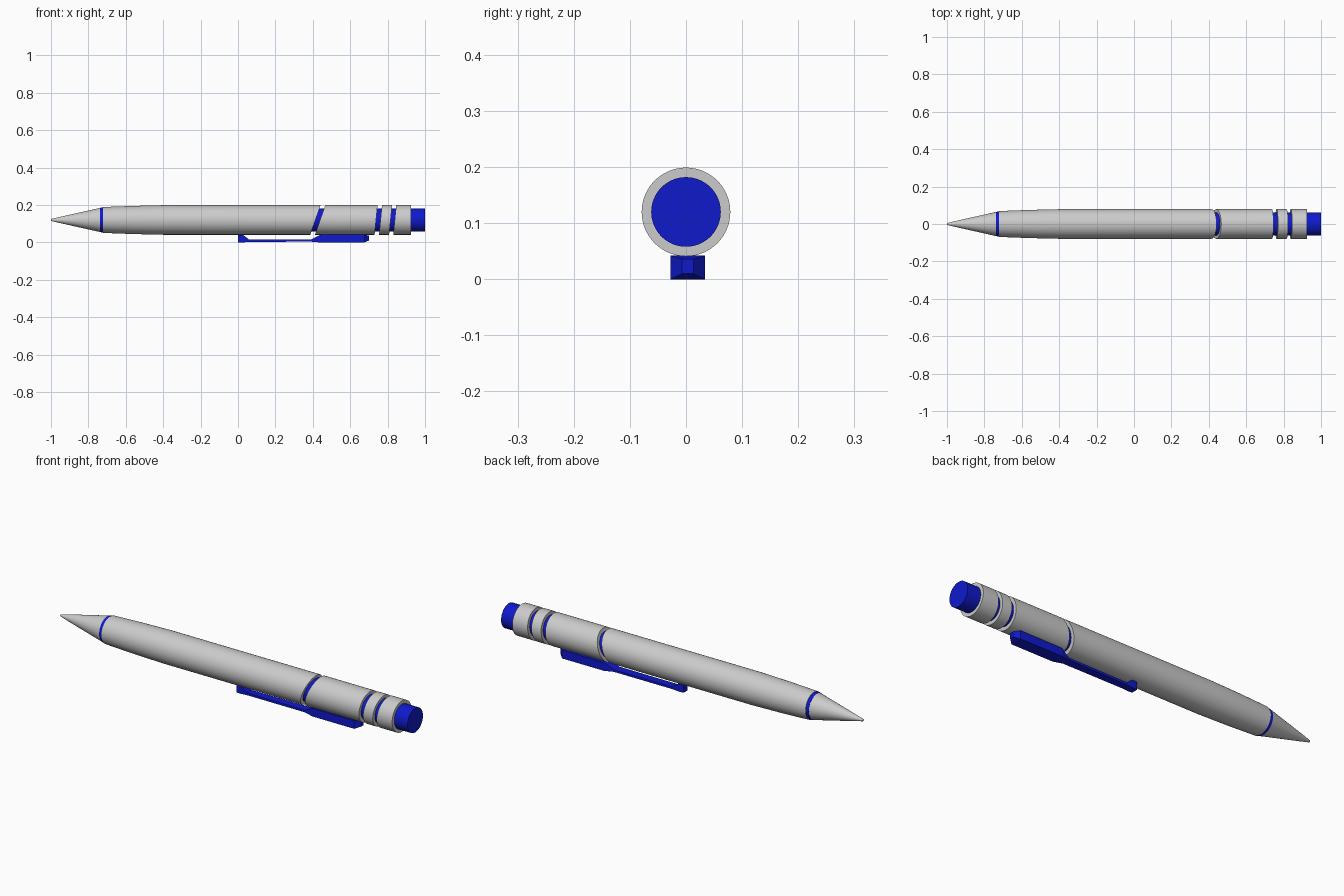
import bpy, bmesh, math

if "Cube" in bpy.data.objects:
    bpy.data.objects.remove(bpy.data.objects["Cube"])

AXIS_Z = 0.12
SEGS = 64

blue = bpy.data.materials.new("blue")
blue.diffuse_color = (0.005, 0.01, 0.6, 1)
blue.use_nodes = True
blue.node_tree.nodes["Principled BSDF"].inputs["Base Color"].default_value = blue.diffuse_color


def loft(name, rings, mat=None, smooth=True):
    """Skin a list of equal-length point rings and cap both ends."""
    bm = bmesh.new()
    loops = [[bm.verts.new(p) for p in ring] for ring in rings]
    n = len(loops[0])
    for a, b in zip(loops, loops[1:]):
        for i in range(n):
            j = (i + 1) % n
            bm.faces.new((a[i], a[j], b[j], b[i]))
    bm.faces.new(loops[0])
    bm.faces.new(loops[-1])
    bmesh.ops.recalc_face_normals(bm, faces=bm.faces)
    mesh = bpy.data.meshes.new(name)
    bm.to_mesh(mesh)
    bm.free()
    ob = bpy.data.objects.new(name, mesh)
    bpy.context.collection.objects.link(ob)
    if mat:
        mesh.materials.append(mat)
    if smooth:
        bpy.ops.object.select_all(action='DESELECT')
        ob.select_set(True)
        bpy.context.view_layer.objects.active = ob
        bpy.ops.object.shade_smooth_by_angle(angle=math.radians(30))
    return ob


def turned(name, profile, mat=None):
    """Round part along x; profile = (x, radius, slant of the ring)."""
    rings = []
    for x, r, slant in profile:
        ring = []
        for i in range(SEGS):
            a = math.tau * i / SEGS
            z = r * math.sin(a)
            ring.append((x + slant * z, r * math.cos(a), AXIS_Z + z))
        rings.append(ring)
    return loft(name, rings, mat)


# Writing tip and its blue ring
turned("tip_cone", [(-1, 0.005, 0), (-0.945, 0.018, 0), (-0.735, 0.065, 0)])
turned("tip_ring", [(-0.738, 0.065, 0), (-0.718, 0.067, 0)], blue)

# Barrel sections with slanted cuts
turned("front_barrel", [(-0.722, 0.069, 0), (-0.57, 0.075, 0),
                        (-0.4, 0.079, 0), (0.414, 0.079, 0.35)])
turned("rear_barrel", [(0.439, 0.079, 0.35), (0.738, 0.079, 0.1)])
turned("band", [(0.762, 0.079, 0.1), (0.816, 0.079, 0.1)])
turned("end_collar", [(0.838, 0.079, 0.1), (0.925, 0.079, 0)])

# Blue core seen in the gaps, ending as the push button
turned("core_and_button", [(0.35, 0.062, 0), (1.0, 0.062, 0)], blue)

# Pocket clip: (x, half width, bottom z, top z)
stations = [(0.0, 0.016, 0, 0.04), (0.027, 0.018, 0, 0.04),
            (0.06, 0.019, 0.003, 0.015), (0.39, 0.021, 0.004, 0.015),
            (0.44, 0.031, 0, 0.041), (0.675, 0.031, 0, 0.042),
            (0.70, 0.01, 0.01, 0.036)]
loft("clip", [[(x, 0.003 - w, b), (x, 0.003 + w, b),
               (x, 0.003 + w, t), (x, 0.003 - w, t)]
              for x, w, b, t in stations], blue, smooth=False)
